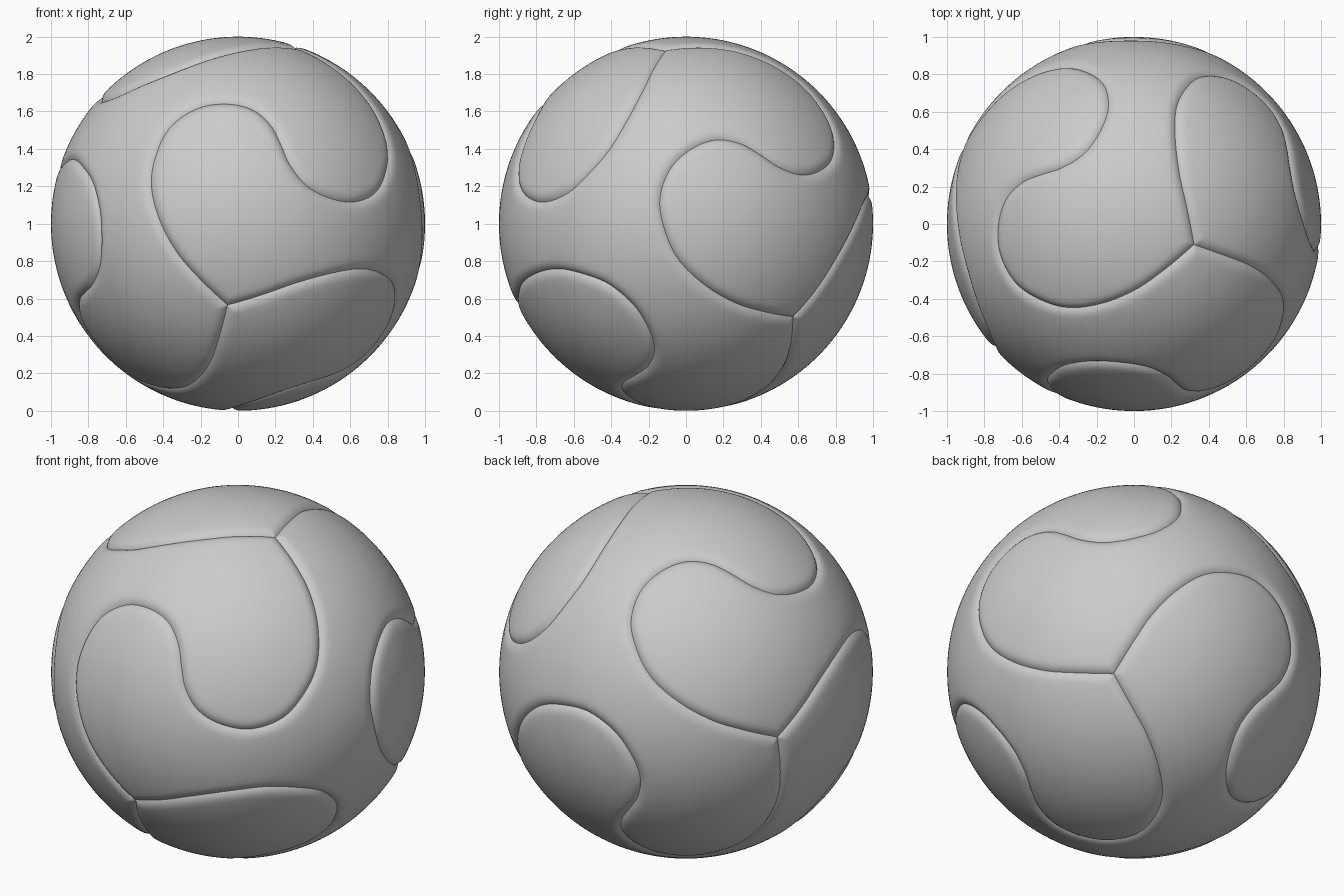
import bpy, bmesh, math
from mathutils import Vector, Matrix
from mathutils.kdtree import KDTree
from mathutils.geometry import delaunay_2d_cdt

if "Cube" in bpy.data.objects:
    bpy.data.objects.remove(bpy.data.objects["Cube"])

# Tilted tetrahedral frame: three half-turn axes, four seam junctions
A = Vector((.234, -.872, .429)).normalized()
B = Vector((.501, -.270, -.822))
B = (B - A * B.dot(A)).normalized()
C = A.cross(B)
V1, V2, V3 = [(v).normalized() for v in (A + B - C, B + C - A, A + C - B)]
POLE = -(A + B + C).normalized()

# Half of an S-shaped seam: (angle from junction, bearing from the seam midpoint)
HALF = [(0, 0), (13, 66), (23, 65), (34.2, 61.5), (45, 56.8), (53.4, 50.5),
        (61.5, 42.3), (66.2, 31.9), (67, 21.6), (65.2, 12.5), (60.5, 5.3)]
DEPTH, WIDTH = .02, .06


def seam(v, w):
    """Dense points of the seam from v to w, without the last point."""
    m = (v + w).normalized()
    n = v.cross(m).normalized()
    u = n.cross(v)
    half = []
    for th, az in HALF:
        th, az = math.radians(th), math.radians(az)
        half.append(v * math.cos(th) + (u * math.cos(az) + n * math.sin(az)) * math.sin(th))
    turn = Matrix.Rotation(math.pi, 3, m)
    p = half + [m] + [turn @ q for q in reversed(half)]
    p = [p[0] * 2 - p[1]] + p + [p[-1] * 2 - p[-2]]
    out = []
    for i in range(1, len(p) - 2):
        a, b, c, d = p[i - 1:i + 3]
        k = max(2, round((c - b).length / .016))
        for j in range(k):
            t = j / k
            q = (b * 2 + (c - a) * t + (a * 2 - b * 5 + c * 4 - d) * t ** 2
                 + (b * 3 - a - c * 3 + d) * t ** 3) * .5
            out.append(q.normalized())
    return out


# Panel outline: three seams around the side opposite the pole
loop = seam(V1, V2) + seam(V2, V3) + seam(V3, V1)
N = len(loop)
kd = KDTree(N)
for i, p in enumerate(loop):
    kd.insert(p, i)
kd.balance()

# Outline, rows that follow the rounded rim, then an even fill
pts = list(loop)
for dist in (.005, .012, .022, .036, .055):
    for i, p in enumerate(loop):
        tangent = (loop[(i + 1) % N] - loop[i - 1]).normalized()
        q = (p + p.cross(tangent).normalized() * dist).normalized()
        if kd.find(q)[2] > dist * .75:
            pts.append(q)
FILL = 13000
for i in range(FILL):
    z = 1 - (2 * i + 1) / FILL
    r, a = math.sqrt(1 - z * z), i * math.pi * (3 - math.sqrt(5))
    q = Vector((r * math.cos(a), r * math.sin(a), z))
    if q.dot(POLE) < .75 and kd.find(q)[2] > .07:
        pts.append(q)

# Flatten stereographically, triangulate inside the outline
E1 = POLE.orthogonal().normalized()
E2 = POLE.cross(E1)
flat = [Vector((p.dot(E1), p.dot(E2))) / (1 - p.dot(POLE)) for p in pts]
edges = [(i, (i + 1) % N) for i in range(N)]
co, _, faces, orig, _, _ = delaunay_2d_cdt(flat, edges, [], 1, 1e-6)


def lift(v):
    """Back to the ball, sunk towards the seam."""
    s = v.length_squared
    p = ((E1 * v.x + E2 * v.y) * 2 + POLE * (s - 1)) / (s + 1)
    t = min(1, kd.find(p)[2] / WIDTH)
    return p * (1 - DEPTH * (1 - t) ** 2.5)


solid = [lift(v) for v in co]


def panel(name, rot):
    bm = bmesh.new()
    vs = [bm.verts.new(rot @ p + Vector((0, 0, 1))) for p in solid]
    for f in faces:
        face = bm.faces.new([vs[i] for i in f])
        face.normal_update()
        if face.normal.dot(face.calc_center_median() - Vector((0, 0, 1))) < 0:
            face.normal_flip()
        face.smooth = True
    bmesh.ops.delete(bm, geom=[v for v in bm.verts if not v.link_faces], context='VERTS')
    me = bpy.data.meshes.new(name)
    bm.to_mesh(me)
    bm.free()
    bpy.context.collection.objects.link(bpy.data.objects.new(name, me))


# Four identical three-lobed panels
panel("ball_panel_1", Matrix.Identity(3))
for k, axis in enumerate((A, B, C)):
    panel(f"ball_panel_{k + 2}", Matrix.Rotation(math.pi, 3, axis))
